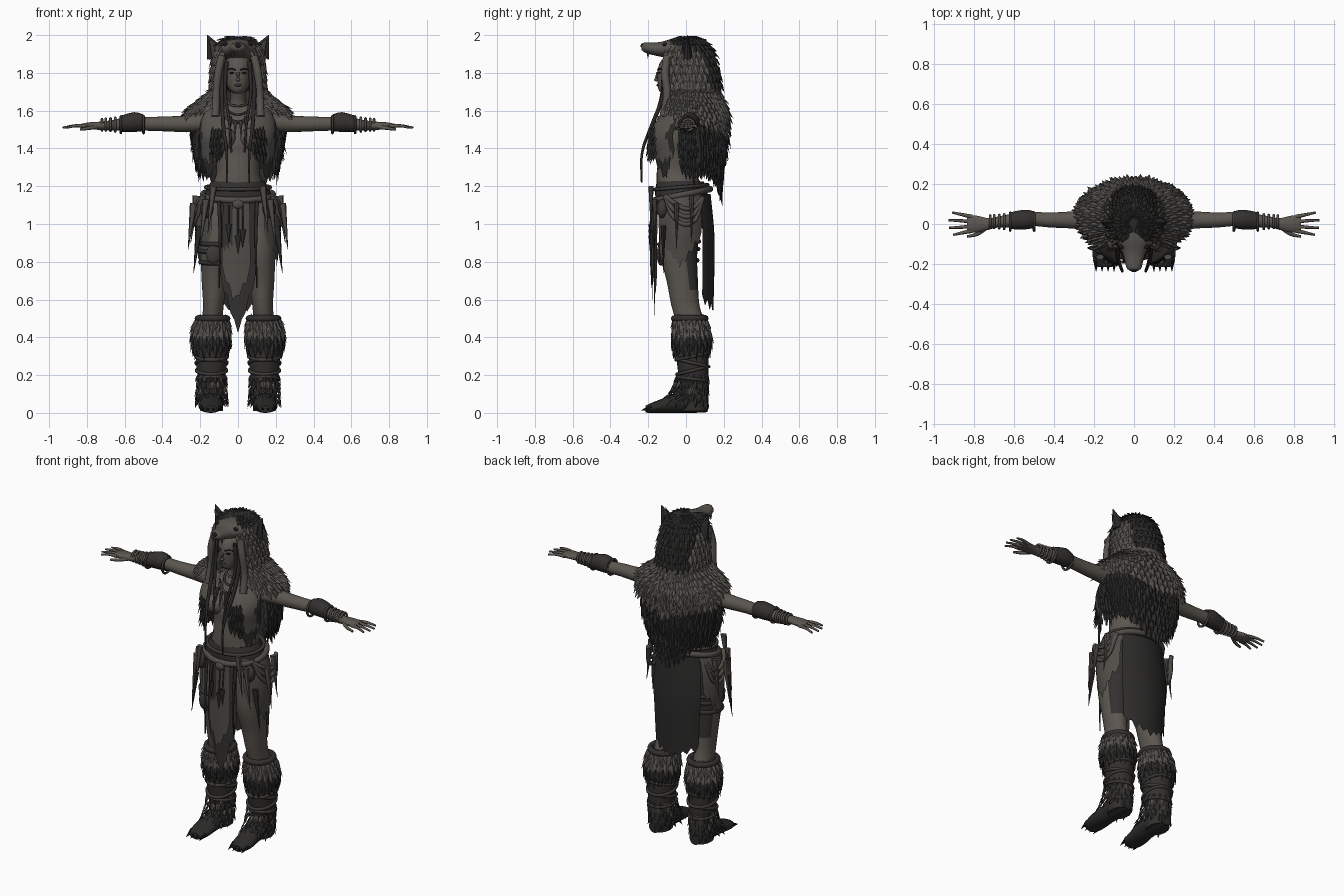
import bpy, bmesh, math, random
from mathutils import Vector, Matrix
random.seed(4)
pi = math.pi
if "Cube" in bpy.data.objects:
    bpy.data.objects.remove(bpy.data.objects["Cube"])


def colour(name, r, g, b):
    m = bpy.data.materials.new(name)
    m.use_nodes = True
    m.diffuse_color = (r, g, b, 1)
    m.node_tree.nodes["Principled BSDF"].inputs["Base Color"].default_value = (r, g, b, 1)
    return m


skin = colour("skin", .105, .092, .078)
pale = colour("pale fur", .095, .087, .077)
dark = colour("dark fur", .024, .023, .022)
cloth = colour("dark cloth", .032, .030, .028)
leather = colour("leather", .045, .040, .036)
rope = colour("rope and hide", .080, .072, .063)
black = colour("black", .010, .010, .010)


class Shell:
    """Surface swept through rings of (height, centre, centre, radius, radius)."""
    def __init__(self, rings, mid=0, span=pi, vee=0, axis="Z", flip=1):
        self.rings, self.mid, self.span = rings, mid, span
        self.vee, self.axis, self.flip = vee, axis, flip

    def at(self, t, u):
        t = min(max(t, 0), 1) * (1 - self.vee * min(abs(u), 1))
        n = len(self.rings) - 1
        i = min(int(t * n), n - 1)
        k = t * n - i
        near = [self.rings[min(max(j, 0), n)] for j in range(i - 1, i + 3)]
        h, c, d, r, q = [b + .5 * k * (e - a + k * (2*a - 5*b + 4*e - f + k * (3 * (b - e) + f - a)))
                         for a, b, e, f in zip(*near)]
        ang = self.mid + u * self.span
        x, y = c + r * math.sin(ang), d + q * math.cos(ang)
        p = {"Z": (x, y, h), "Y": (x, h, y), "X": (h, x, y)}[self.axis]
        return Vector((p[0] * self.flip, p[1], p[2]))


def finish(name, bm, mats, pick=None, angle=40):
    if pick:
        for f in bm.faces:
            f.material_index = pick(f.calc_center_median())
    me = bpy.data.meshes.new(name)
    bm.to_mesh(me)
    bm.free()
    for m in mats:
        me.materials.append(m)
    me.shade_smooth()
    me.set_sharp_from_angle(angle=math.radians(angle))
    ob = bpy.data.objects.new(name, me)
    bpy.context.collection.objects.link(ob)
    return ob


def loft(name, shell, mats, rows=16, cols=24, pick=None, ragged=0):
    bm = bmesh.new()
    closed = shell.span == pi
    n = cols if closed else cols + 1
    grid = [[bm.verts.new(shell.at(r / rows, 2 * c / cols - 1)) for c in range(n)] for r in range(rows + 1)]
    for c in range(n):
        grid[-1][c].co.z -= ragged * (c % 2) * random.uniform(.4, 1)
    for a, b in zip(grid, grid[1:]):
        for c in range(cols):
            e = (c + 1) % n
            bm.faces.new((a[c], a[e], b[e], b[c])[::shell.flip])
    if closed:
        bm.faces.new(grid[0])
        bm.faces.new(grid[-1])
        bmesh.ops.recalc_face_normals(bm, faces=bm.faces)
    return finish(name, bm, mats, pick)


def fur(name, shell, mats, rows, cols, length, width, flare, pick=None):
    """Overlapping ridged tufts laid in staggered rows."""
    bm = bmesh.new()
    for r in range(rows):
        for c in range(cols):
            t = (r + .5) / rows
            u = (2 * c + 1 + .5 * (-1) ** r) / cols - 1 + random.uniform(-.2, .2) / cols
            p = shell.at(t, u)
            down = (shell.at(t + .03, u) - shell.at(t - .03, u)).normalized()
            side = (shell.at(t, u + .02) - shell.at(t, u - .02)).normalized()
            out = side.cross(down) * shell.flip
            size = length * random.uniform(.75, 1.3)
            top, left, right, ridge, tip = [bm.verts.new(v) for v in (
                p - down * size * .5, p - side * width / 2, p + side * width / 2,
                p + out * width * .3, p + down * size + out * flare * random.uniform(.6, 1.3))]
            index = pick(p) if pick else 0
            for f in ((top, ridge, left), (top, right, ridge), (left, ridge, tip), (ridge, right, tip)):
                bm.faces.new(f[::shell.flip]).material_index = index
    return finish(name, bm, mats, angle=20)


def cord(name, pts, radius, mat, closed=False, taper=1):
    cu = bpy.data.curves.new(name, "CURVE")
    cu.dimensions, cu.bevel_depth, cu.bevel_resolution = "3D", radius, 2
    cu.resolution_u, cu.use_fill_caps = 4, True
    sp = cu.splines.new("BEZIER")
    sp.bezier_points.add(len(pts) - 1)
    for i, (b, p) in enumerate(zip(sp.bezier_points, pts)):
        b.co, b.handle_left_type, b.handle_right_type = p, "AUTO", "AUTO"
        b.radius = 1 + (taper - 1) * i / (len(pts) - 1)
    sp.use_cyclic_u = closed
    cu.materials.append(mat)
    ob = bpy.data.objects.new(name, cu)
    bpy.context.collection.objects.link(ob)
    bpy.ops.object.select_all(action="DESELECT")
    bpy.context.view_layer.objects.active = ob
    ob.select_set(True)
    bpy.ops.object.convert(target="MESH")


def hoop(name, ring, radius, mat, tilt=0, axis="Z", flip=1):
    """Closed cord round a body part, lower at the front by tilt."""
    s = Shell([ring, ring], axis=axis, flip=flip)
    pts = [s.at(0, i / 6 - 1) for i in range(12)]
    cord(name, [p + Vector((0, 0, tilt * math.cos(i * pi / 6 - pi))) for i, p in enumerate(pts)], radius, mat, True)


def blob(name, loc, scale, mat):
    bm = bmesh.new()
    bmesh.ops.create_uvsphere(bm, u_segments=16, v_segments=10, radius=1,
                              matrix=Matrix.LocRotScale(Vector(loc), None, Vector(scale)))
    finish(name, bm, [mat])


def cone(name, base, tip, radius, mat, flat=1, seg=8):
    base, tip = Vector(base), Vector(tip)
    d = tip - base
    bm = bmesh.new()
    bmesh.ops.create_cone(bm, cap_ends=True, segments=seg, radius1=radius, radius2=radius * .04, depth=d.length)
    turn = d.to_track_quat("Z", "Y").to_matrix().to_4x4()
    bm.transform(Matrix.Translation((base + tip) / 2) @ turn)
    bm.transform(Matrix.Translation(base) @ Matrix.Diagonal((1, flat, 1, 1)) @ Matrix.Translation(-base))
    finish(name, bm, [mat])


# Torso and head
loft("torso", Shell([(1.72, 0, -.03, .042, .045), (1.64, 0, 0, .045, .05), (1.59, 0, .01, .12, .07),
                     (1.52, 0, 0, .165, .1), (1.44, 0, -.03, .15, .115), (1.36, 0, -.04, .125, .105),
                     (1.27, 0, -.05, .115, .105), (1.18, 0, -.03, .15, .125), (1.08, 0, -.02, .18, .13),
                     (.98, 0, -.02, .16, .11)]), [skin], 36, 32)
loft("head", Shell([(1.9, 0, -.05, .03, .04), (1.86, 0, -.055, .065, .08), (1.8, 0, -.06, .072, .092),
                    (1.75, 0, -.065, .066, .085), (1.71, 0, -.08, .045, .065), (1.69, 0, -.09, .022, .035)]), [skin], 20, 28)
blob("hair", (0, -.01, 1.8), (.088, .1, .115), dark)
cone("nose", (0, -.145, 1.8), (0, -.166, 1.762), .013, skin)
blob("nose_tip", (0, -.158, 1.764), (.011, .012, .009), skin)
blob("lips", (0, -.148, 1.735), (.02, .008, .007), leather)

# Wolf hood
hood = Shell([(1.985, 0, 0, .03, .03), (1.965, 0, 0, .085, .09), (1.91, 0, .005, .122, .135),
              (1.82, 0, .02, .138, .148), (1.72, 0, .03, .145, .155), (1.58, 0, .03, .165, .17)], span=2.55)
hood_pick = lambda p: int(p.y > .03 and p.z > 1.7 and abs(p.x) < .11 or p.z > 1.94)
loft("hood", hood, [pale, dark], 16, 32, hood_pick)
fur("hood_fur", hood, [pale, dark], 11, 26, .04, .042, .016, hood_pick)
blob("hood_crown", (0, .02, 1.945), (.1, .1, .045), dark)
loft("muzzle", Shell([(-.01, 0, 1.915, .115, .065), (-.08, 0, 1.925, .1, .052), (-.14, 0, 1.925, .06, .038),
                      (-.19, 0, 1.93, .045, .032), (-.222, 0, 1.935, .036, .025), (-.236, 0, 1.935, .016, .012)],
                     axis="Y"), [pale], 18, 20)
blob("muzzle_nose", (0, -.225, 1.943), (.022, .016, .015), black)

# Shoulder mantle, back cape and necklaces
mantle = Shell([(1.72, 0, .02, .11, .12), (1.65, 0, .03, .2, .16), (1.59, 0, .03, .265, .185),
                (1.52, 0, .04, .28, .18), (1.44, 0, .05, .26, .165)], span=2.45, vee=.55)
loft("mantle", mantle, [pale], 10, 36)
fur("mantle_fur", mantle, [pale, rope], 8, 34, .05, .05, .022, lambda p: int(random.random() < .25))
cape = Shell([(1.5, 0, .04, .25, .155), (1.4, 0, .05, .235, .155), (1.28, 0, .05, .21, .14),
              (1.13, 0, .06, .16, .12)], span=1.45, vee=.45)
loft("cape", cape, [dark], 10, 20, ragged=.03)
fur("cape_fur", cape, [dark], 8, 18, .07, .05, .016)
for i in range(3):
    hoop("necklace", (1.645 - .025 * i, 0, -.02, .05 + .012 * i, .058 + .016 * i), .006, [rope, leather, rope][i], .02 * (i + 1))
for x in (-.04, -.015, .015, .04):
    cone("pendant", (x, -.14, 1.53 + abs(x)), (x, -.165, 1.44 + abs(x)), .01, pale)
cord("pendant_string", [(-.06, -.09, 1.6), (-.03, -.13, 1.55), (.03, -.13, 1.55), (.06, -.09, 1.6)], .006, leather)

# Belt, loincloth and back panel
loft("waistband", Shell([(1.225, 0, -.03, .142, .125), (1.17, 0, -.025, .172, .138), (1.11, 0, -.02, .186, .14)]), [cloth], 8, 32)
hoop("rope_belt", (1.155, 0, -.02, .185, .148), .017, rope, .03)
hoop("thin_belt", (1.195, 0, -.025, .17, .14), .01, leather, .012)
blob("buckle", (0, -.178, 1.105), (.03, .016, .025), rope)
front = [(1.13, 0, -.03, .19, .135), (.9, 0, -.03, .2, .14), (.7, 0, -.03, .2, .14), (.45, 0, -.03, .2, .14)]
loft("loincloth", Shell(front, pi, .5, .4), [cloth], 14, 10, ragged=.05)
loft("loincloth_overlay", Shell([(1.12, 0, -.03, .19, .145), (.9, 0, -.03, .2, .15), (.62, 0, -.03, .2, .15)],
                                pi + .05, .38, .3), [rope, cloth], 12, 8, lambda p: int(p.x < -.03 and p.z > .88), .05)
loft("back_panel", Shell([(1.16, 0, -.01, .18, .14), (.95, 0, .0, .2, .15), (.75, 0, .0, .19, .15), (.55, 0, 0, .18, .145)],
                         0, .95, .15), [dark], 14, 14, ragged=.05)
for x, z in ((-.05, .9), (0, .84), (.025, .87)):
    cord("feather_string", [(x, -.175, 1.1), (x, -.19, z + .1)], .004, leather)
    cone("belt_feather", (x, -.19, z + .1), (x, -.19, z), .017, dark, .5)

# Parts that come in pairs
for s in (-1, 1):
    side = "left_" if s > 0 else "right_"
    at = lambda x, y, z: (s * x, y, z)

    # Face, ears, braids
    blob(side + "eye", at(.03, -.14, 1.8), (.016, .009, .006), black)
    cord(side + "brow", [at(.012, -.15, 1.815), at(.035, -.142, 1.822), at(.056, -.12, 1.816)], .004, dark)
    cone(side + "ear", at(.112, .01, 1.895), at(.163, .005, 2), .058, dark, .45, 10)
    cone(side + "ear_lining", at(.115, -.016, 1.91), at(.152, -.008, 1.98), .032, leather, .3)
    cone(side + "fang", at(.03, -.2, 1.91), at(.03, -.203, 1.875), .008, pale)
    blob(side + "hood_eye", at(.062, -.112, 1.95), (.016, .012, .01), black)
    cord(side + "braid", [at(.075, -.1, 1.85), at(.085, -.115, 1.7), at(.075, -.19, 1.5), at(.06, -.232, 1.38),
                          at(.06, -.235, 1.22)], .015, dark, taper=.3)
    cord(side + "thin_braid", [at(.06, -.115, 1.86), at(.068, -.125, 1.7), at(.045, -.17, 1.53), at(.035, -.2, 1.38)],
         .011, dark, taper=.5)
    cord(side + "hood_edge", [at(.085, -.1, 1.89), at(.105, -.11, 1.8), at(.115, -.1, 1.68), at(.12, -.12, 1.57)], .022, pale)

    # Vest front with ragged hem and side fur
    blob(side + "breast", at(.07, -.11, 1.45), (.065, .065, .06), skin)
    vest = Shell([(1.63, 0, 0, .16, .09), (1.54, 0, -.03, .2, .14), (1.46, 0, -.04, .208, .17),
                  (1.37, 0, -.03, .2, .16), (1.26, 0, -.02, .2, .14)], pi - .88, .52, .3, flip=s)
    vest_pick = lambda p: int(p.z < 1.345 or abs(p.x) > .192)
    loft(side + "vest", vest, [pale, dark], 14, 12, vest_pick, .04)
    flap = Shell([(1.5, 0, .02, .215, .14), (1.4, 0, .02, .225, .15), (1.27, 0, .03, .2, .14)], pi / 2 - .15, .5, .15, flip=s)
    loft(side + "vest_side", flap, [dark], 8, 10, ragged=.04)
    fur(side + "vest_fur", flap, [dark], 5, 8, .07, .045, .022)
    fur(side + "vest_fringe", Shell([(1.5, 0, -.045, .2, .165), (1.36, 0, -.04, .2, .17)], pi - .6, .2, flip=s),
        [dark], 4, 4, .05, .03, .02)

    # Arm, bracer, hand
    loft(side + "arm", Shell([(.14, .015, 1.53, .06, .05), (.2, .015, 1.535, .055, .05), (.3, .02, 1.53, .044, .043),
                              (.42, .02, 1.53, .038, .038), (.5, .025, 1.53, .036, .036), (.58, .02, 1.53, .037, .037),
                              (.68, .01, 1.522, .028, .026), (.73, 0, 1.52, .03, .022), (.79, 0, 1.52, .043, .018),
                              (.835, 0, 1.517, .04, .012)], axis="X", flip=s), [skin], 30, 18)
    loft(side + "bracer", Shell([(.5, .022, 1.535, .043, .045), (.55, .022, 1.54, .05, .052), (.625, .016, 1.53, .042, .042)],
                                axis="X", flip=s), [cloth], 8, 18)
    for x, r in ((.5, .045), (.62, .044), (.65, .036), (.675, .033), (.7, .031), (.72, .03)):
        hoop(side + "arm_wrap", (x, .012, 1.526, r, r), .007, leather if x < .63 else rope, 0, "X", s)
    for y, x in ((.036, .91), (.012, .928), (-.012, .925), (-.034, .905)):
        cord(side + "finger", [at(.81, y, 1.518), at(.86, y * 1.3, 1.52), at(x, y * 1.6, 1.51)], .011, skin, taper=.5)
    cord(side + "thumb", [at(.745, -.02, 1.515), at(.785, -.05, 1.508), at(.835, -.063, 1.5)], .013, skin, taper=.5)

    # Hip drape, pouch and hanging trophies
    loft(side + "hip_drape", Shell([(1.16, 0, -.02, .19, .145), (1.05, 0, -.02, .222, .16), (.93, 0, -.02, .225, .155),
                                    (.8, 0, -.02, .205, .14)], pi / 2 + .1, .8, .4, flip=s), [rope], 12, 14, None, .05)
    for k, h in enumerate((1.13, 1.09, 1.05)):
        cord(side + "drape_fold", [at(.18, -.11, 1.15), at(.218, -.06, h - .02), at(.225, .02, h - .05), at(.2, .09, 1.14)], .012, rope)
    blob(side + "pouch", at(.165, -.125, 1.08), (.035, .03, .05), leather)
    for x, y, z in ((.265, -.05, .86), (.235, -.12, .74), (.25, .03, .9), (.2, -.165, .88), (.16, -.185, .95)):
        cone(side + "trophy", at(x - .03, y, z + .25), at(x, y, z), .02, [dark, rope][z > .8], .7)
    cord(side + "long_strand", [at(.1, -.165, 1.12), at(.095, -.185, .9), at(.1, -.18, .66)], .011, dark, taper=.3)

    # Leg
    loft(side + "leg", Shell([(1.12, .085, -.02, .09, .115), (1, .105, -.03, .093, .112), (.85, .115, -.04, .084, .1),
                              (.7, .125, -.02, .068, .083), (.58, .13, -.005, .056, .075), (.5, .135, .015, .055, .075),
                              (.4, .14, .03, .06, .08)], flip=s), [skin, cloth], 32, 22, lambda p: int(p.y > .01 and p.z > .66))

    # Fur-topped boot
    cuff = Shell([(.505, .135, .02, .075, .08), (.46, .14, .025, .092, .09), (.39, .143, .03, .1, .098),
                  (.33, .143, .03, .09, .092)], flip=s)
    cuff_pick = lambda p: int(p.z < .385)
    loft(side + "boot_cuff", cuff, [pale, dark], 10, 22, cuff_pick)
    fur(side + "cuff_fur", cuff, [pale, dark], 5, 18, .055, .036, .012, cuff_pick)
    hoop(side + "cuff_band", (.5, .135, .02, .077, .082), .018, cloth, 0, "Z", s)
    loft(side + "boot_shaft", Shell([(.38, .14, .03, .085, .09), (.28, .14, .035, .083, .085), (.18, .14, .04, .073, .078),
                                     (.1, .14, .04, .068, .078), (.01, .14, .04, .06, .075)], flip=s), [cloth], 14, 22)
    for z, tilt in ((.3, .02), (.265, -.02), (.225, .02), (.18, -.01)):
        hoop(side + "boot_wrap", (z, .14, .035, .084 - (.3 - z) * .06, .088 - (.3 - z) * .06), .009, leather, tilt, "Z", s)
    loft(side + "foot", Shell([(.115, .14, .04, .035, .036), (.04, .14, .055, .06, .055), (-.06, .14, .05, .06, .05),
                               (-.14, .145, .035, .064, .035), (-.19, .145, .025, .056, .025), (-.215, .145, .02, .035, .018)],
                              axis="Y", flip=s), [dark], 16, 18)
    fur(side + "ankle_fur", Shell([(.2, .14, .035, .073, .078), (.12, .14, .02, .076, .092), (.05, .14, -.01, .08, .12)], flip=s),
        [dark, rope], 5, 16, .035, .032, .012, lambda p: int(p.z > .1 and random.random() < .35))
    for x in (.1, .13, .16, .19):
        cone(side + "claw", at(x, -.18, .03), at(x, -.24, .012), .015, black)

# Straps round the right thigh only
for z in (.9, .86, .8):
    hoop("thigh_strap", (z, -.117, -.037, .09 - (.9 - z) * .08, .105 - (.9 - z) * .08), .012, cloth, .008)
blob("thigh_sheath", (-.13, -.14, .84), (.04, .015, .05), leather)
